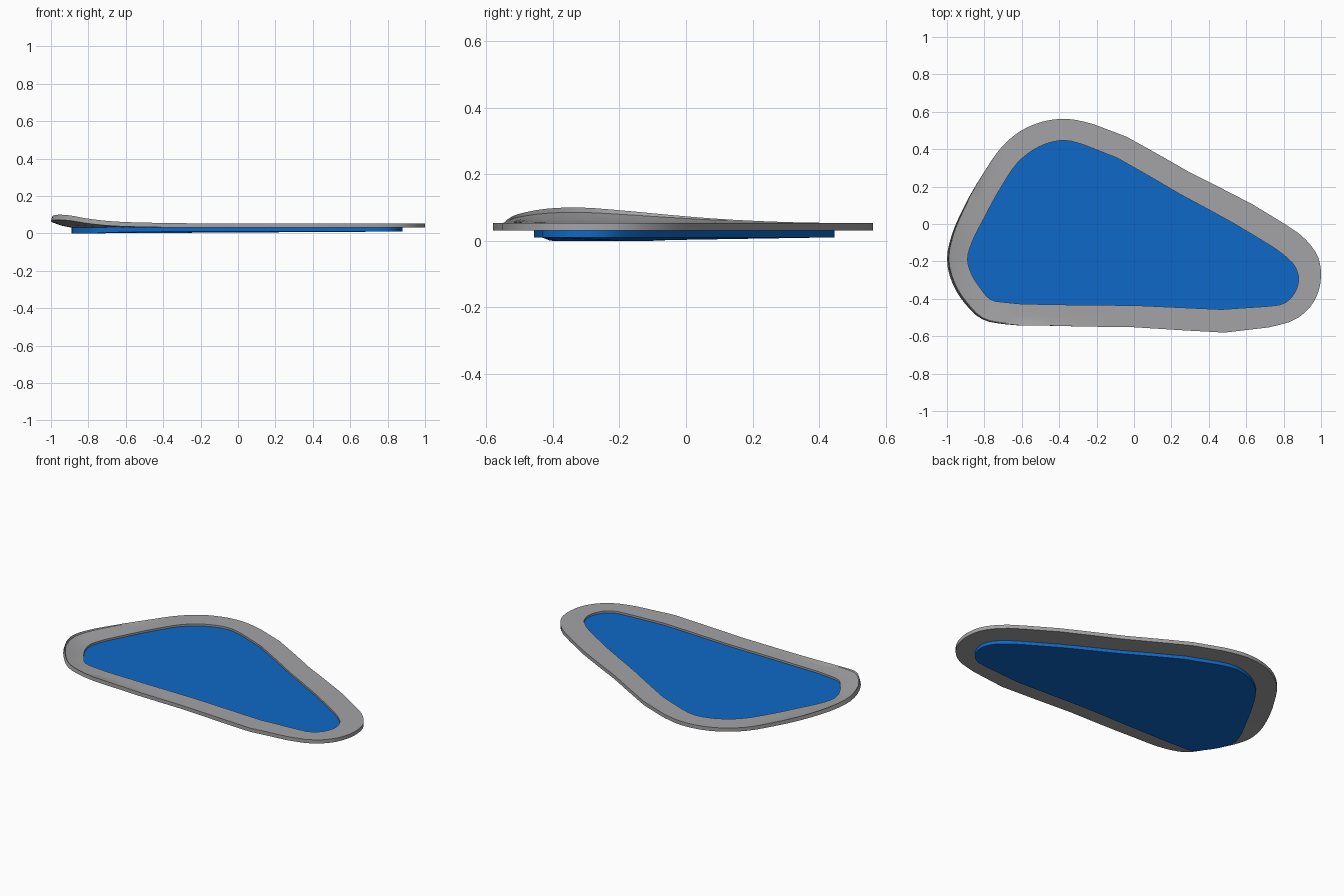
import bpy, bmesh
from mathutils import Vector

if "Cube" in bpy.data.objects:
    bpy.data.objects.remove(bpy.data.objects["Cube"])

# Paired outline stations: outer x, outer y, inner x, inner y, lip lift
STATIONS = [
    (-0.36, 0.562, -0.37, 0.447, 0), (-0.22, 0.535, -0.27, 0.424, 0),
    (0.30, 0.275, 0.25, 0.157, 0), (0.79, 0.01, 0.68, -0.085, 0),
    (0.92, -0.085, 0.80, -0.165, 0), (0.985, -0.18, 0.862, -0.23, 0),
    (1.0, -0.285, 0.88, -0.295, 0), (0.965, -0.41, 0.858, -0.37, 0),
    (0.88, -0.50, 0.81, -0.42, 0), (0.72, -0.553, 0.70, -0.441, 0),
    (0.00, -0.552, 0.00, -0.435, 0), (-0.45, -0.544, -0.45, -0.43, 0.003),
    (-0.69, -0.536, -0.68, -0.42, 0.012), (-0.81, -0.51, -0.77, -0.402, 0.026),
    (-0.90, -0.43, -0.82, -0.345, 0.042), (-0.97, -0.32, -0.87, -0.265, 0.046),
    (-1.0, -0.19, -0.89, -0.19, 0.037), (-0.975, -0.06, -0.867, -0.10, 0.025),
    (-0.92, 0.07, -0.81, 0.015, 0.014), (-0.80, 0.28, -0.70, 0.215, 0.003),
    (-0.70, 0.42, -0.62, 0.33, 0), (-0.61, 0.495, -0.54, 0.395, 0),
    (-0.49, 0.547, -0.45, 0.435, 0)]
Z_TOP, Z_UNDER, Z_WATER, Z_FLOOR = 0.054, 0.031, 0.042, 0.01


def smooth_loop(pts, steps=3):
    """Closed curve through the points, without overshoot on long straight runs."""
    n = len(pts)
    tans = []
    for i in range(n):
        a, b = pts[i] - pts[i - 1], pts[(i + 1) % n] - pts[i]
        tans.append((a.normalized() * b.length + b.normalized() * a.length).normalized())
    out = []
    for i in range(n):
        p, q = pts[i], pts[(i + 1) % n]
        d = (q - p).length / 3
        h1, h2 = p + tans[i] * d, q - tans[(i + 1) % n] * d
        for s in range(steps):
            t = s / steps
            u = 1 - t
            out.append(p * u**3 + h1 * 3*u*u*t + h2 * 3*u*t*t + q * t**3)
    return out


def material(name, rgb):
    m = bpy.data.materials.new(name)
    m.diffuse_color = (*rgb, 1)
    m.use_nodes = True
    m.node_tree.nodes["Principled BSDF"].inputs["Base Color"].default_value = m.diffuse_color
    return m


def make(name, rings, mat, closed=False, caps=False):
    """Skin a stack of rings; either wrap it round or cap both ends."""
    bm = bmesh.new()
    loops = [[bm.verts.new(p) for p in r] for r in rings]
    pairs = list(zip(loops, loops[1:])) + ([(loops[-1], loops[0])] if closed else [])
    for a, b in pairs:
        for i in range(len(a)):
            j = (i + 1) % len(a)
            bm.faces.new((a[i], a[j], b[j], b[i]))
    if caps:
        bm.faces.new(loops[0])
        bm.faces.new(loops[-1])
    bmesh.ops.recalc_face_normals(bm, faces=bm.faces)
    me = bpy.data.meshes.new(name)
    bm.to_mesh(me)
    bm.free()
    me.materials.append(mat)
    ob = bpy.data.objects.new(name, me)
    bpy.context.collection.objects.link(ob)
    bpy.context.view_layer.objects.active = ob
    ob.select_set(True)
    bpy.ops.object.shade_smooth_by_angle(angle=0.45)
    ob.select_set(False)


outer = smooth_loop([Vector((s[0], s[1], s[4])) for s in STATIONS])
inner = smooth_loop([Vector((s[2], s[3], s[4])) for s in STATIONS])


def ring(t, z, lift=0.0, pull=0.0):
    """Ring between inner (t=0) and outer (t=1) outlines, raised by the lip lift."""
    r = []
    for o, i in zip(outer, inner):
        h = max(0, o.z)
        p = i.lerp(o, t - pull * h / 0.046)
        r.append((p.x, p.y, z + lift * h))
    return r


# Grey rim with an upswept lip at the left end
rim = [ring(0, Z_UNDER), ring(0, Z_TOP), ring(0.5, Z_TOP, 0.25),
       ring(0.97, Z_TOP, 0.68, 0.08), ring(1, Z_TOP, 1, 0.07),
       ring(1, Z_UNDER, 0.9), ring(0.5, Z_UNDER, 0.3)]
make("rim", rim, material("grey", (0.37, 0.365, 0.375)), closed=True)

# Blue pan, slightly deeper under the lip
floor = [(p.x, p.y, Z_FLOOR - min(0.01, max(0, p.z) * 0.4)) for p in inner]
make("blue_panel", [ring(0, Z_WATER), floor],
     material("blue", (0.004, 0.141, 0.58)), caps=True)
